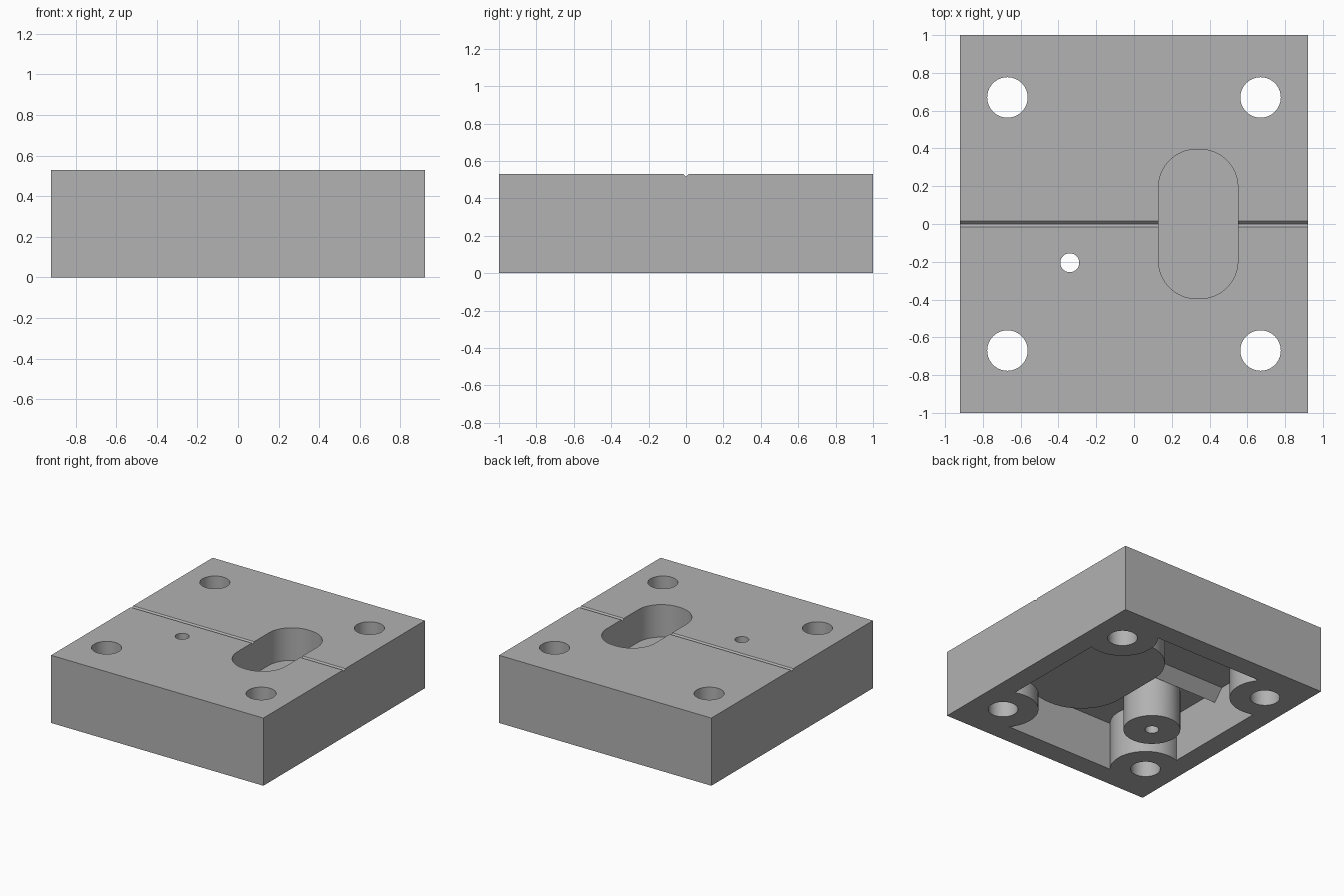
import bpy, bmesh, math
from mathutils import Vector

if "Cube" in bpy.data.objects:
    bpy.data.objects.remove(bpy.data.objects["Cube"], do_unlink=True)

# Main dimensions
HX, HY, TOP = 0.92, 1.0, 0.53
SKIN = 0.15
CEILING = TOP - SKIN
CORNERS = [(sx * 0.67, sy * 0.67) for sx in (-1, 1) for sy in (-1, 1)]
PIN = (-0.34, -0.205)
POCKET = (0.34, 0.0)
POCKET_FLOOR = 0.275


def extrude(name, points, direction):
    """Closed solid from a planar outline pushed along a direction."""
    bm = bmesh.new()
    face = bm.faces.new([bm.verts.new(p) for p in points])
    ret = bmesh.ops.extrude_face_region(bm, geom=[face])
    verts = [g for g in ret["geom"] if isinstance(g, bmesh.types.BMVert)]
    bmesh.ops.translate(bm, verts=verts, vec=Vector(direction))
    bmesh.ops.recalc_face_normals(bm, faces=bm.faces)
    mesh = bpy.data.meshes.new(name)
    bm.to_mesh(mesh)
    bm.free()
    ob = bpy.data.objects.new(name, mesh)
    bpy.context.collection.objects.link(ob)
    return ob


def rounded(name, centre, hx, hy, r, z0, z1, steps=16):
    """Upright block with rounded corners; a cylinder when hx = hy = r."""
    pts = []
    for q, (sx, sy) in enumerate([(1, 1), (-1, 1), (-1, -1), (1, -1)]):
        last = steps if hx == r and hy == r else steps + 1
        for i in range(last):
            a = (q + i / steps) * math.pi / 2
            pts.append((centre[0] + sx * (hx - r) + r * math.cos(a),
                        centre[1] + sy * (hy - r) + r * math.sin(a), z0))
    return extrude(name, pts, (0, 0, z1 - z0))


def cylinder(name, centre, r, z0, z1):
    return rounded(name, centre, r, r, r, z0, z1)


def block(name, hx, hy, z0, z1):
    pts = [(-hx, -hy, z0), (hx, -hy, z0), (hx, hy, z0), (-hx, hy, z0)]
    return extrude(name, pts, (0, 0, z1 - z0))


def vee(name, half, z_top, z_tip, reach, lift):
    """V-shaped bar running along x, extended upward by lift."""
    pts = [(-reach, 0, z_tip), (-reach, half, z_top), (-reach, half, z_top + lift),
           (-reach, -half, z_top + lift), (-reach, -half, z_top)]
    return extrude(name, pts, (2 * reach, 0, 0))


def cut(target, tool):
    mod = target.modifiers.new("cut", "BOOLEAN")
    mod.operation = "DIFFERENCE"
    mod.solver = "EXACT"
    mod.object = tool
    bpy.context.view_layer.objects.active = target
    bpy.ops.object.modifier_apply(modifier=mod.name)
    bpy.data.objects.remove(tool, do_unlink=True)


# Hollow underside, leaving the bosses, the pocket housing and the rib standing
cavity = block("cavity", 0.76, 0.835, -0.1, CEILING)
for c in CORNERS:
    cut(cavity, cylinder("corner_boss", c, 0.255, -0.2, TOP))
cut(cavity, cylinder("pin_boss", PIN, 0.205, -0.2, TOP))
cut(cavity, rounded("pocket_housing", POCKET, 0.36, 0.545, 0.35, POCKET_FLOOR - SKIN, TOP))
cut(cavity, vee("rib", 0.08, CEILING, 0.29, 1.2, 0.1))

# Body with its hollow, pocket, groove and through holes
body = block("mould_plate", HX, HY, 0, TOP)
cut(body, cavity)
cut(body, rounded("pocket", POCKET, 0.21, 0.395, 0.2, POCKET_FLOOR, TOP + 0.1))
cut(body, vee("groove", 0.015, TOP, TOP - 0.015, 1.2, 0.1))
for c in CORNERS:
    cut(body, cylinder("bolt_hole", c, 0.107, -0.2, TOP + 0.1))
cut(body, cylinder("pin_hole", PIN, 0.05, -0.2, TOP + 0.1))

# Colour and shading
grey = bpy.data.materials.new("plain_grey")
grey.use_nodes = True
colour = (0.445, 0.445, 0.445, 1)
grey.diffuse_color = colour
grey.node_tree.nodes["Principled BSDF"].inputs["Base Color"].default_value = colour
body.data.materials.clear()
body.data.materials.append(grey)
bpy.ops.object.select_all(action="DESELECT")
body.select_set(True)
bpy.context.view_layer.objects.active = body
bpy.ops.object.shade_smooth_by_angle(angle=math.radians(25))
